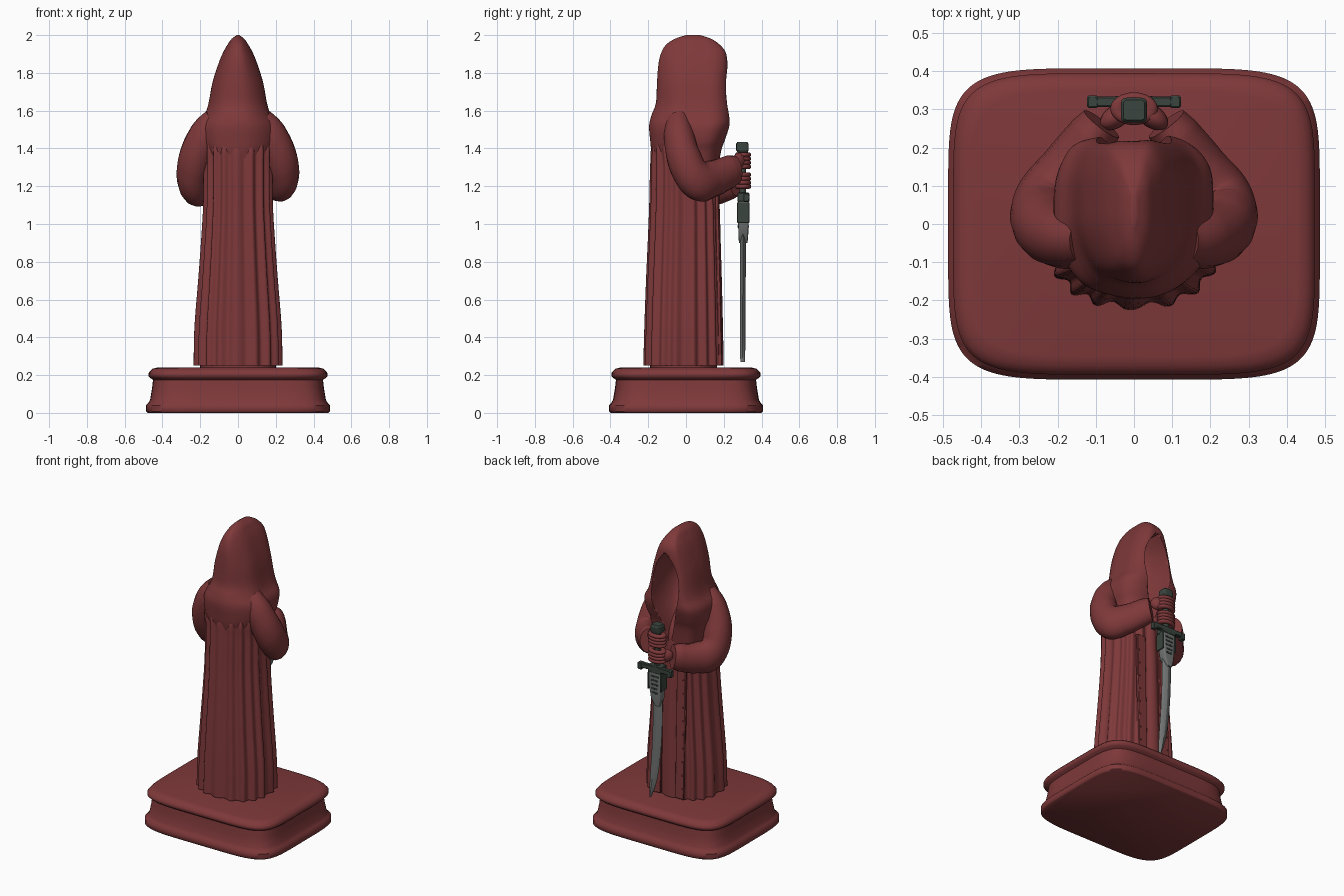
import bpy, bmesh
from math import sin, cos, pi, copysign
from mathutils import Vector

if "Cube" in bpy.data.objects:
    bpy.data.objects.remove(bpy.data.objects["Cube"])


def material(name, rgb):
    m = bpy.data.materials.new(name)
    m.use_nodes = True
    m.diffuse_color = (*rgb, 1)
    m.node_tree.nodes["Principled BSDF"].inputs["Base Color"].default_value = (*rgb, 1)
    return m


RED = material("dark red", (0.21, 0.04, 0.042))
STEEL = material("blade grey", (0.17, 0.18, 0.175))
HILT = material("dark green grey", (0.042, 0.058, 0.047))


def finish(ob, name, mat, angle=50):
    ob.name = name
    ob.data.materials.clear()
    ob.data.materials.append(mat)
    bpy.ops.object.select_all(action="DESELECT")
    ob.select_set(True)
    bpy.context.view_layer.objects.active = ob
    bpy.ops.object.shade_smooth_by_angle(angle=angle * pi / 180)
    return ob


def smooth_rows(rows, steps):
    """Catmull-Rom interpolation between profile rows."""
    out = []
    for i in range(len(rows) - 1):
        quad = zip(rows[max(i - 1, 0)], rows[i], rows[i + 1], rows[min(i + 2, len(rows) - 1)])
        quad = list(quad)
        for k in range(steps):
            t = k / steps
            out.append([b + t / 2 * (c - a + t * (2 * a - 5 * b + 4 * c - d + t * (3 * (b - c) + d - a)))
                        for a, b, c, d in quad])
    return out + [list(rows[-1])]


def loft(name, rows, mat, n_back=2, n_front=2, segs=96, steps=1, folds=0, depth=0, angle=50):
    """Stack superellipse rings; each row is z, half width, back y, front y, centre x."""
    bm = bmesh.new()
    rings = []
    for z, hx, y0, y1, xc in smooth_rows(rows, steps):
        ring = []
        for i in range(segs):
            a = 2 * pi * i / segs
            c, s = cos(a), sin(a)
            n = n_front if s > 0 else n_back
            f = 1 + depth * (cos(folds * a + 0.5 * sin(3 * a) + pi) - 1)
            x = copysign(abs(c) ** (2 / n), c) * hx * f
            y = copysign(abs(s) ** (2 / n), s) * (y1 - y0) / 2 * f
            ring.append(bm.verts.new((x + xc, y + (y0 + y1) / 2, z)))
        rings.append(ring)
    for lo, hi in zip(rings, rings[1:]):
        for i in range(segs):
            j = (i + 1) % segs
            bm.faces.new((lo[i], lo[j], hi[j], hi[i]))
    bm.faces.new(rings[0][::-1])
    bm.faces.new(rings[-1])
    bmesh.ops.recalc_face_normals(bm, faces=bm.faces)
    me = bpy.data.meshes.new(name)
    bm.to_mesh(me)
    bm.free()
    ob = bpy.data.objects.new(name, me)
    bpy.context.collection.objects.link(ob)
    return finish(ob, name, mat, angle)


def box(name, centre, size, mat, tilt=0, bevel=0.004):
    bpy.ops.mesh.primitive_cube_add(size=1, location=centre, rotation=(tilt, 0, 0))
    ob = bpy.context.object
    ob.scale = size
    bpy.ops.object.transform_apply(location=False, rotation=False)
    mod = ob.modifiers.new("soft edge", "BEVEL")
    mod.width = bevel
    return finish(ob, name, mat, 30)


def ball(name, centre, size, mat, turn=0):
    bpy.ops.mesh.primitive_uv_sphere_add(segments=24, ring_count=12, radius=1,
                                         location=centre, rotation=(0, 0, turn))
    bpy.context.object.scale = size
    return finish(bpy.context.object, name, mat)


def sleeve(name, points, stretch=1.35):
    """Tapered tube, taller than wide along the forearm."""
    cu = bpy.data.curves.new(name, "CURVE")
    cu.dimensions = "3D"
    cu.bevel_depth = 1
    cu.bevel_resolution = 6
    cu.use_fill_caps = True
    sp = cu.splines.new("BEZIER")
    sp.bezier_points.add(len(points) - 1)
    for p, (x, y, z, r) in zip(sp.bezier_points, points):
        p.co = Vector((x, y, z / stretch))
        p.radius = r
        p.handle_left_type = p.handle_right_type = "AUTO"
    ob = bpy.data.objects.new(name, cu)
    ob.scale.z = stretch
    bpy.context.collection.objects.link(ob)
    bpy.ops.object.select_all(action="DESELECT")
    ob.select_set(True)
    bpy.context.view_layer.objects.active = ob
    bpy.ops.object.convert(target="MESH")
    return finish(bpy.context.object, name, RED)


# Moulded plinth: height and inset from the widest outline
plinth = [(0, .008), (.008, 0), (.04, 0), (.052, .012), (.07, .022), (.13, .032), (.175, .037),
          (.185, .022), (.195, .013), (.21, .013), (.222, .022), (.234, .035), (.24, .06)]
loft("plinth", [(z, .487 - d, d - .408, .408 - d, 0) for z, d in plinth], RED, 5.5, 5.5, 128)
loft("robe_foot", [(.23, .2, -.19, .165, 0), (.27, .2, -.19, .165, 0)], RED, 2.4, 2.4)

# Robe with vertical folds
robe = [(.25, .238, -.226, .2, 0), (.45, .234, -.221, .196, 0), (.7, .214, -.212, .19, 0),
        (.9, .199, -.203, .184, 0), (1.1, .187, -.195, .178, 0), (1.3, .185, -.19, .165, 0),
        (1.42, .18, -.18, .1, 0), (1.5, .12, -.12, .04, 0)]
loft("robe", robe, RED, 2.4, 2.6, 180, 5, folds=18, depth=.045)

# Studded front bands of the robe
for side in (-1, 1):
    box("front_band", (side * .085, .172, .7), (.065, .02, .9), RED, tilt=.022)
    for k in range(9):
        z = .32 + k * .09
        ball("band_stud", (side * .105, .183 - .022 * (z - .7), z), (.005, .005, .005), RED)

# Hood and mantle, hollowed by a pointed opening
hood = [(1.25, .165, -.15, .165, 0), (1.38, .19, -.182, .185, 0), (1.44, .208, -.19, .205, 0),
        (1.52, .208, -.196, .232, 0), (1.58, .175, -.182, .235, 0), (1.64, .156, -.16, .23, 0),
        (1.75, .135, -.154, .222, 0), (1.85, .103, -.146, .22, 0), (1.91, .078, -.13, .21, 0),
        (1.95, .055, -.105, .178, 0), (1.98, .034, -.06, .135, 0), (2.0, .006, 0, .075, 0)]
hood_ob = loft("hood", hood, RED, 2.2, 3.6, 128, 4, folds=7, depth=.008)
hollow = [(1.27, .015, .13, .5, 0), (1.4, .05, .09, .5, 0), (1.55, .092, .03, .5, 0),
          (1.68, .096, .0, .5, 0), (1.79, .066, .02, .5, 0), (1.87, .012, .08, .5, 0)]
cutter = loft("hood_hollow_cutter", hollow, RED, 2.4, 5, 64, 5)
mod = hood_ob.modifiers.new("opening", "BOOLEAN")
mod.operation = "DIFFERENCE"
mod.solver = "EXACT"
mod.object = cutter
bpy.ops.object.select_all(action="DESELECT")
hood_ob.select_set(True)
bpy.context.view_layer.objects.active = hood_ob
bpy.ops.object.modifier_apply(modifier=mod.name)
bpy.data.objects.remove(cutter)

# Sleeves and hands: the two hands grip one above the other
arm = [(.12, -.04, 1.53, .07), (.18, -.035, 1.45, .083), (.232, .0, 1.32, .088),
       (.232, .06, 1.235, .083), (.175, .145, 1.24, .072), (.11, .23, 1.275, .066),
       (.085, .262, 1.285, .058)]
for side, drop, grip_z, label in ((1, 0, 1.335, "left"), (-1, .06, 1.23, "right")):
    sleeve(label + "_sleeve", [(side * x, y, z - drop * min(max(y, 0) / .2, 1), r)
                               for x, y, z, r in arm])
    ball(label + "_palm", (side * .045, .283, grip_z), (.05, .03, .042), RED, side * -.6)
    for k in range(4):
        bpy.ops.mesh.primitive_torus_add(location=(0, .302, grip_z + (k - 1.5) * .021),
                                         major_radius=.03, minor_radius=.013,
                                         major_segments=24, minor_segments=10)
        bpy.context.object.scale.x = 1.45
        finish(bpy.context.object, label + "_finger", RED)

# Sword hilt
loft("sword_grip", [(1.15, .018, .282, .318, 0), (1.39, .018, .282, .318, 0)], HILT, segs=16)
pommel = [(1.375, .024, .275, .325, 0), (1.39, .034, .266, .331, 0),
          (1.425, .034, .266, .331, 0), (1.435, .028, .272, .325, 0)]
loft("sword_pommel", pommel, HILT, 6, 6, 32, angle=30)
box("guard_block", (0, .303, 1.142), (.1, .062, .048), HILT)
box("guard_bar", (0, .32, 1.147), (.2, .028, .032), HILT)
for side in (-1, 1):
    box("guard_end", (side * .108, .32, 1.14), (.03, .032, .046), HILT)

# Slightly curved blade with a slotted collar under the guard
blade = [(1.13, .036, .285, .317, 0), (.9, .035, .285, .317, -.004), (.65, .034, .285, .316, .004),
         (.45, .03, .285, .315, .022), (.34, .02, .285, .314, .038), (.27, .003, .288, .311, .052)]
loft("sword_blade", blade, STEEL, 1.3, 1.3, 16, 4, angle=25)
collar = [(1.125, .048, .275, .331, 0), (1.02, .044, .276, .331, 0),
          (.95, .036, .277, .33, -.004), (.9, .015, .28, .326, -.012)]
loft("blade_collar", collar, STEEL, 7, 7, 32, angle=30)
for k in range(5):
    for y in (.275, .331):
        box("collar_slot", (0, y, 1.095 - k * .027), (.056 - k * .003, .005, .011), HILT, bevel=.001)
for side in (-1, 1):
    box("collar_edge", (side * .046, .303, 1.06), (.008, .064, .11), HILT, bevel=.002)
